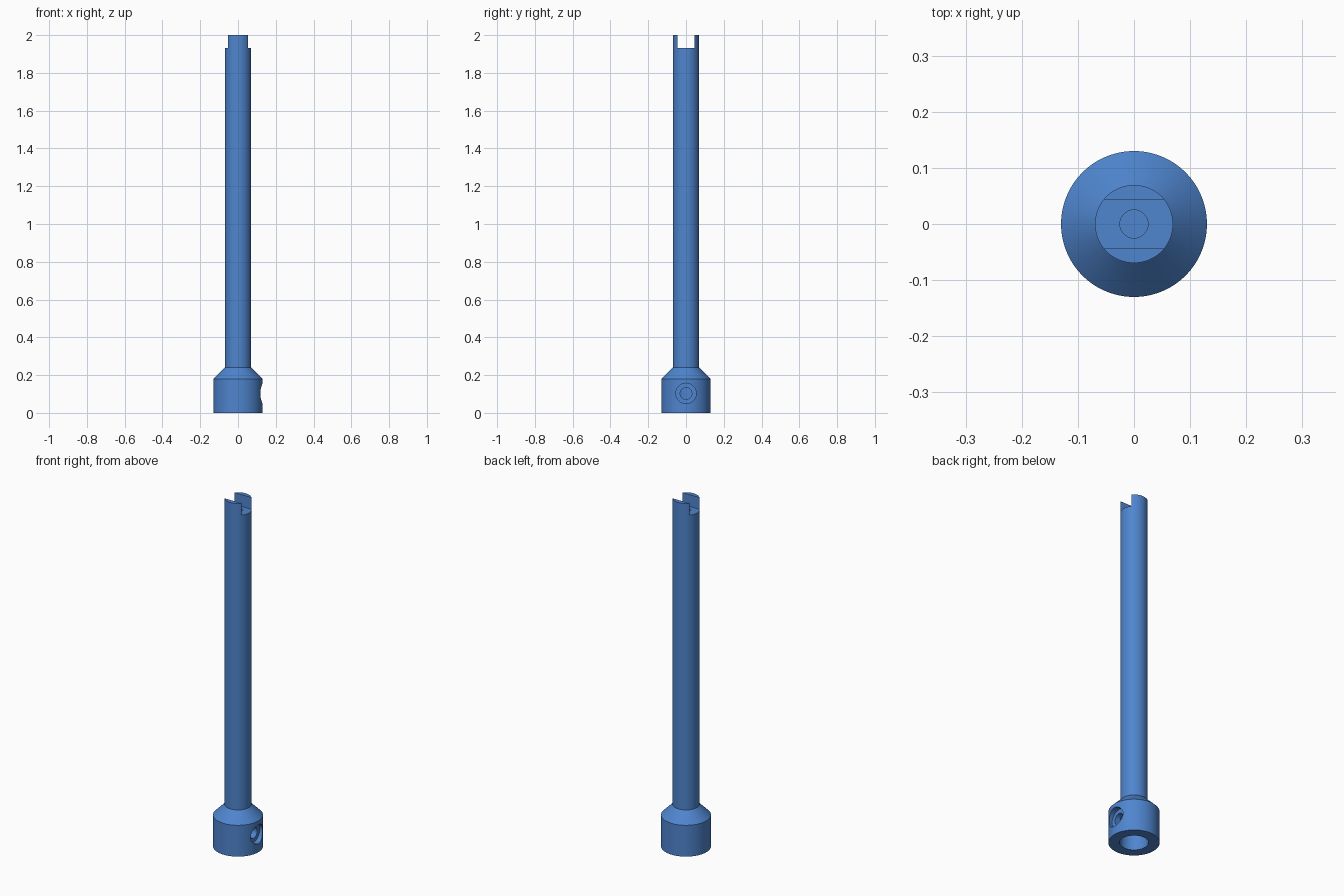
import bpy, bmesh, math
from mathutils import Matrix

if "Cube" in bpy.data.objects:
    bpy.data.objects.remove(bpy.data.objects["Cube"])

SEG = 96

blue = bpy.data.materials.new("steel blue")
blue.diffuse_color = (0.078, 0.235, 0.62, 1)
blue.use_nodes = True
blue.node_tree.nodes["Principled BSDF"].inputs["Base Color"].default_value = blue.diffuse_color


def finish(name, bm):
    bmesh.ops.recalc_face_normals(bm, faces=bm.faces)
    me = bpy.data.meshes.new(name)
    bm.to_mesh(me)
    bm.free()
    me.materials.append(blue)
    ob = bpy.data.objects.new(name, me)
    bpy.context.collection.objects.link(ob)
    return ob


def lathe(name, profile, rot=Matrix()):
    """Solid of revolution about z from (radius, height) points; capped at both ends."""
    bm = bmesh.new()
    rings = [[bm.verts.new((r * math.cos(2 * math.pi * i / SEG),
                            r * math.sin(2 * math.pi * i / SEG), z))
              for i in range(SEG)] for r, z in profile]
    for a, b in zip(rings, rings[1:]):
        for i in range(SEG):
            j = (i + 1) % SEG
            bm.faces.new((a[i], a[j], b[j], b[i]))
    bm.faces.new(rings[0])
    bm.faces.new(rings[-1])
    bmesh.ops.transform(bm, matrix=rot, verts=bm.verts)
    return finish(name, bm)


# Shaft with flared socket and blind bore underneath
body = lathe("slotted_shaft", [(0.073, 0.18), (0.073, 0), (0.13, 0), (0.13, 0.18),
                               (0.0695, 0.24), (0.0695, 2.0)])

# Slot across the top, running along x
bm = bmesh.new()
bmesh.ops.create_cube(bm, size=1, matrix=Matrix.Translation((0, 0, 2.032))
                      @ Matrix.Diagonal((0.4, 0.088, 0.2, 1)))
slot = finish("slot_cutter", bm)

# Pilot hole in the slot floor
pilot = lathe("pilot_hole_cutter", [(0.025, 1.83), (0.025, 1.98)])

# Stepped set-screw hole on the +x side of the socket
side = Matrix.Translation((0, 0, 0.103)) @ Matrix.Rotation(math.pi / 2, 4, 'Y')
screw = lathe("screw_hole_cutter", [(0.031, 0.03), (0.031, 0.1), (0.054, 0.1), (0.054, 0.2)], side)

for cutter in (slot, pilot, screw):
    mod = body.modifiers.new(cutter.name, 'BOOLEAN')
    mod.operation = 'DIFFERENCE'
    mod.solver = 'EXACT'
    mod.object = cutter

# Apply the cuts, then remove the cutters
bpy.context.view_layer.objects.active = body
body.select_set(True)
for mod in list(body.modifiers):
    bpy.ops.object.modifier_apply(modifier=mod.name)
for cutter in (slot, pilot, screw):
    bpy.data.objects.remove(cutter)

bpy.ops.object.shade_smooth_by_angle(angle=math.radians(25))
